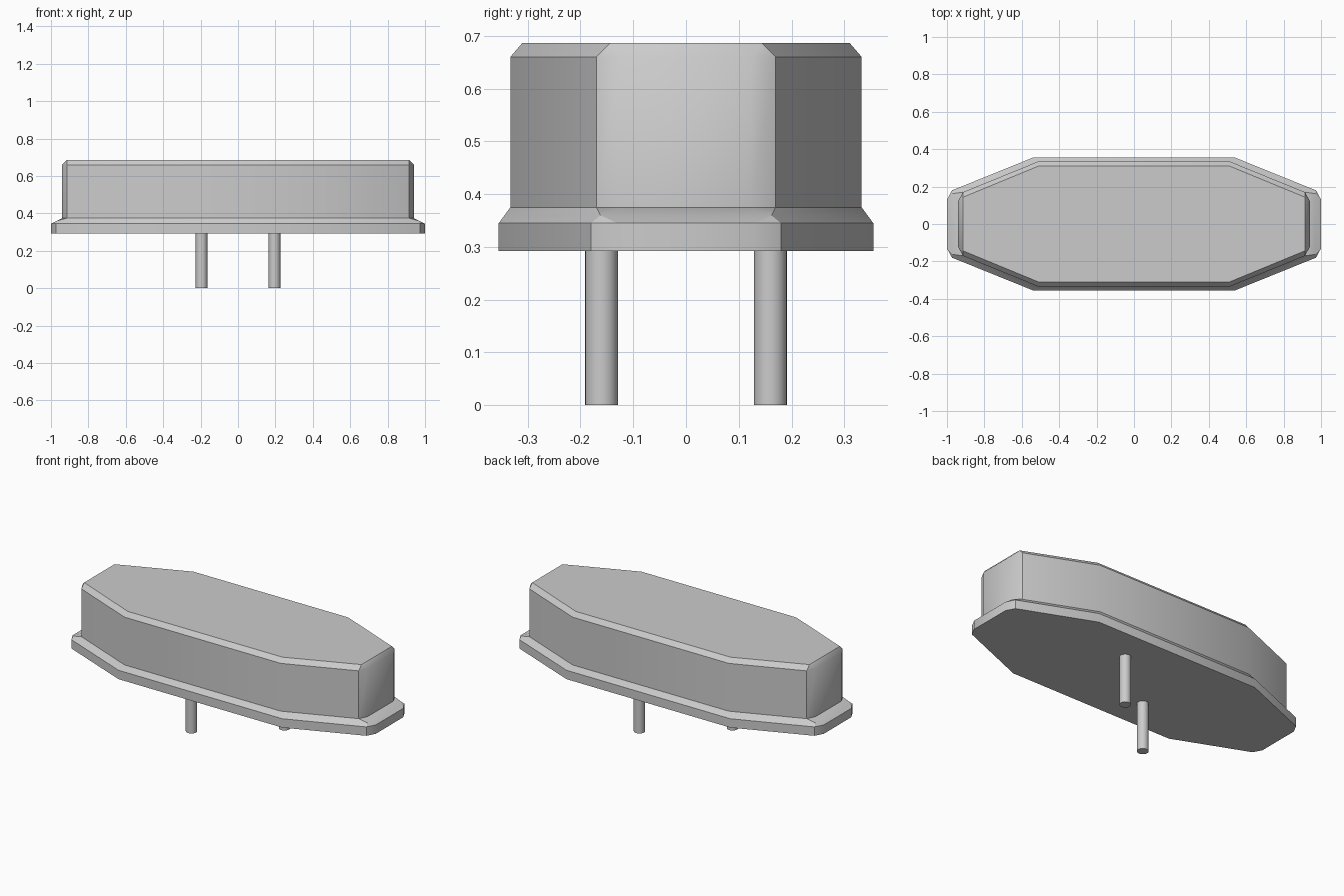
import bpy
import bmesh
import math

if "Cube" in bpy.data.objects:
    bpy.data.objects.remove(bpy.data.objects["Cube"], do_unlink=True)

# One metal colour for everything
metal = bpy.data.materials.new("light grey metal")
metal.use_nodes = True
grey = (0.6, 0.6, 0.6, 1)
metal.diffuse_color = grey
metal.node_tree.nodes["Principled BSDF"].inputs["Base Color"].default_value = grey


def finish(obj):
    obj.data.materials.append(metal)
    bpy.ops.object.select_all(action="DESELECT")
    obj.select_set(True)
    bpy.context.view_layer.objects.active = obj
    bpy.ops.object.shade_smooth_by_angle(angle=math.radians(30))


def full_ring(quarter):
    """Mirror three corner points into a closed counter-clockwise outline."""
    half = quarter + [(-x, y) for x, y in reversed(quarter)]
    return half + [(-x, -y) for x, y in half]


def loft(name, layers):
    """Skin stacked outlines; coinciding corner points merge into one."""
    bm = bmesh.new()
    rings = [[bm.verts.new((x, y, z)) for x, y in full_ring(quarter)]
             for z, quarter in layers]
    for low, high in zip(rings, rings[1:]):
        for i in range(len(low)):
            j = (i + 1) % len(low)
            bm.faces.new((low[i], low[j], high[j], high[i]))
    bm.faces.new(rings[0][::-1])
    bm.faces.new(rings[-1])
    bmesh.ops.remove_doubles(bm, verts=bm.verts, dist=0.0005)
    bmesh.ops.recalc_face_normals(bm, faces=bm.faces)
    mesh = bpy.data.meshes.new(name)
    bm.to_mesh(mesh)
    bm.free()
    obj = bpy.data.objects.new(name, mesh)
    bpy.context.collection.objects.link(obj)
    finish(obj)


# Outlines as quarter corners: end, clipped corner, long side
flange_outline = [(1.0, 0.13), (0.973, 0.18), (0.54, 0.355)]
flange_ridge = [(0.97, 0.162), (0.97, 0.162), (0.528, 0.344)]
can_outline = [(0.94, 0.122), (0.915, 0.17), (0.515, 0.333)]
can_top = [(0.915, 0.143), (0.915, 0.143), (0.51, 0.31)]

# Base flange with sloping rim
loft("base_flange", [(0.292, flange_outline), (0.345, flange_outline),
                     (0.36, flange_ridge), (0.375, can_outline)])

# Raised can with chamfered top edge
loft("can", [(0.375, can_outline), (0.66, can_outline), (0.687, can_top)])

# Two diagonal pins
for side, name in ((1, "left_pin"), (-1, "right_pin")):
    bpy.ops.mesh.primitive_cylinder_add(
        vertices=32, radius=0.031, depth=0.3,
        location=(side * 0.195, side * 0.16, 0.15))
    pin = bpy.context.object
    pin.name = name
    finish(pin)
